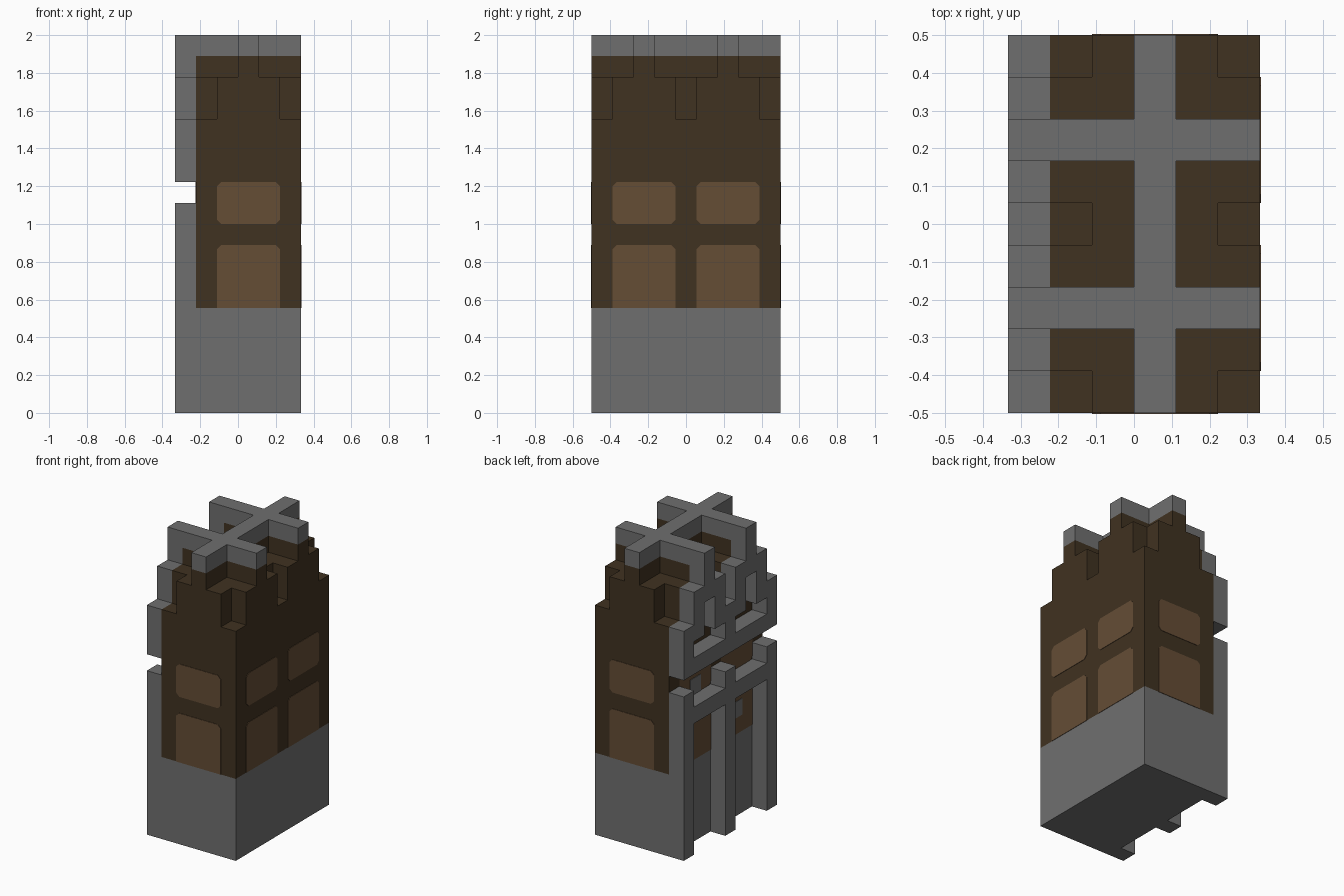
import bpy
import bmesh
from mathutils import Vector

U = 1 / 9                      # one block
NX, NY, NZ = 6, 9, 18          # blocks along each axis
PLATE = 0.003                  # window panel thickness

cube = bpy.data.objects.get("Cube")
if cube:
    bpy.data.objects.remove(cube, do_unlink=True)


def material(name, rgb):
    m = bpy.data.materials.new(name)
    m.use_nodes = True
    m.diffuse_color = (*rgb, 1)
    m.node_tree.nodes["Principled BSDF"].inputs["Base Color"].default_value = (*rgb, 1)
    return m


STONE = material("grey stone", (0.159, 0.159, 0.159))
WOOD = material("dark wood", (0.051, 0.032, 0.015))
PANEL = material("light wood", (0.130, 0.074, 0.036))


def place(x, y, z):
    return Vector(((x - NX / 2) * U, (y - NY / 2) * U, z * U))


def finish(name, bm, mat):
    mesh = bpy.data.meshes.new(name)
    bm.to_mesh(mesh)
    bm.free()
    mesh.materials.append(mat)
    bpy.context.collection.objects.link(bpy.data.objects.new(name, mesh))


# Stepped skyline: ridges at full height, low notches at the posts
def skyline(x, y):
    if x == 3 or y in (2, 6):
        return NZ
    return 14 if y % 4 == 0 and x in (0, 1, 5) else 16


# Which part a block belongs to, or None for empty space
def part_at(x, y, z):
    if not (0 <= x < NX and 0 <= y < NY and 0 <= z < skyline(x, y)):
        return None
    if x == 0:
        if z < 10:
            return "lower_frame" if y % 4 == 0 or z == 8 else None
        # Bottom rail, then arches three blocks deep that follow the skyline
        arch = z >= skyline(x, y) - 3
        return "upper_arches" if z == 11 or (z > 11 and arch) else None
    if z == NZ - 1:
        return "roof_beams"
    return "stone_base" if z < 5 else "wooden_tower"


def build_part(name, mat):
    bm = bmesh.new()
    for x in range(NX):
        for y in range(NY):
            for z in range(NZ):
                if part_at(x, y, z) != name:
                    continue
                cell = (x, y, z)
                for axis in range(3):
                    for side in (0, 1):
                        near = list(cell)
                        near[axis] += 2 * side - 1
                        if part_at(*near):
                            continue
                        # Outer face of this block
                        loop = [(0, 0), (1, 0), (1, 1), (0, 1)]
                        verts = []
                        for a, b in (loop if side else loop[::-1]):
                            p = list(cell)
                            p[axis] += side
                            p[(axis + 1) % 3] += a
                            p[(axis + 2) % 3] += b
                            verts.append(bm.verts.new(place(*p)))
                        bm.faces.new(verts)
    bmesh.ops.remove_doubles(bm, verts=bm.verts, dist=U / 100)
    bmesh.ops.dissolve_limit(bm, angle_limit=0.01, verts=bm.verts, edges=bm.edges)
    finish(name, bm, mat)


for part in ("stone_base", "lower_frame", "upper_arches", "roof_beams"):
    build_part(part, STONE)
build_part("wooden_tower", WOOD)


# Thin wall plate with clipped corners; axis 0 faces x, axis 1 faces y
def plate(name, mat, axis, at, out, a0, a1, z0, z1, clip_top, clip_low, thick=PLATE):
    t, b = clip_top, clip_low
    outline = [(a0 + b, z0), (a1 - b, z0), (a1, z0 + b), (a1, z1 - t),
               (a1 - t, z1), (a0 + t, z1), (a0, z1 - t), (a0, z0 + b)]
    bm = bmesh.new()
    verts = [bm.verts.new(place(at, a, z) if axis == 0 else place(a, at, z))
             for a, z in outline]
    bmesh.ops.remove_doubles(bm, verts=bm.verts, dist=U / 100)
    face = bm.faces.new([v for v in verts if v.is_valid])
    move = Vector((0, 0, 0))
    move[axis] = out * thick
    ext = bmesh.ops.extrude_face_region(bm, geom=[face], use_keep_orig=True)
    new = [v for v in ext["geom"] if isinstance(v, bmesh.types.BMVert)]
    bmesh.ops.translate(bm, verts=new, vec=move)
    bmesh.ops.recalc_face_normals(bm, faces=bm.faces)
    finish(name, bm, mat)


# Window panels: tall lower row and short upper row on all four walls
CLIP = 0.2
walls = [("front", 1, 0, -1, [2]), ("back", 1, NY, 1, [2]),
         ("left", 0, NX, 1, [1, 5]), ("right", 0, 1, -1, [1, 5])]
for wall, axis, at, out, starts in walls:
    for i, a in enumerate(starts):
        plate(f"{wall}_lower_window_{i}", PANEL, axis, at, out, a, a + 3, 5, 8, CLIP, 0)
        plate(f"{wall}_upper_window_{i}", PANEL, axis, at, out, a, a + 3, 9, 11, CLIP, CLIP)

# Small stone insets on the wall behind the arches
for i, (y, z) in enumerate([(2, 6), (6, 9)]):
    plate(f"stone_inset_{i}", STONE, 0, 1, -1, y, y + 1, z, z + 1, 0, 0, 2 * PLATE)
